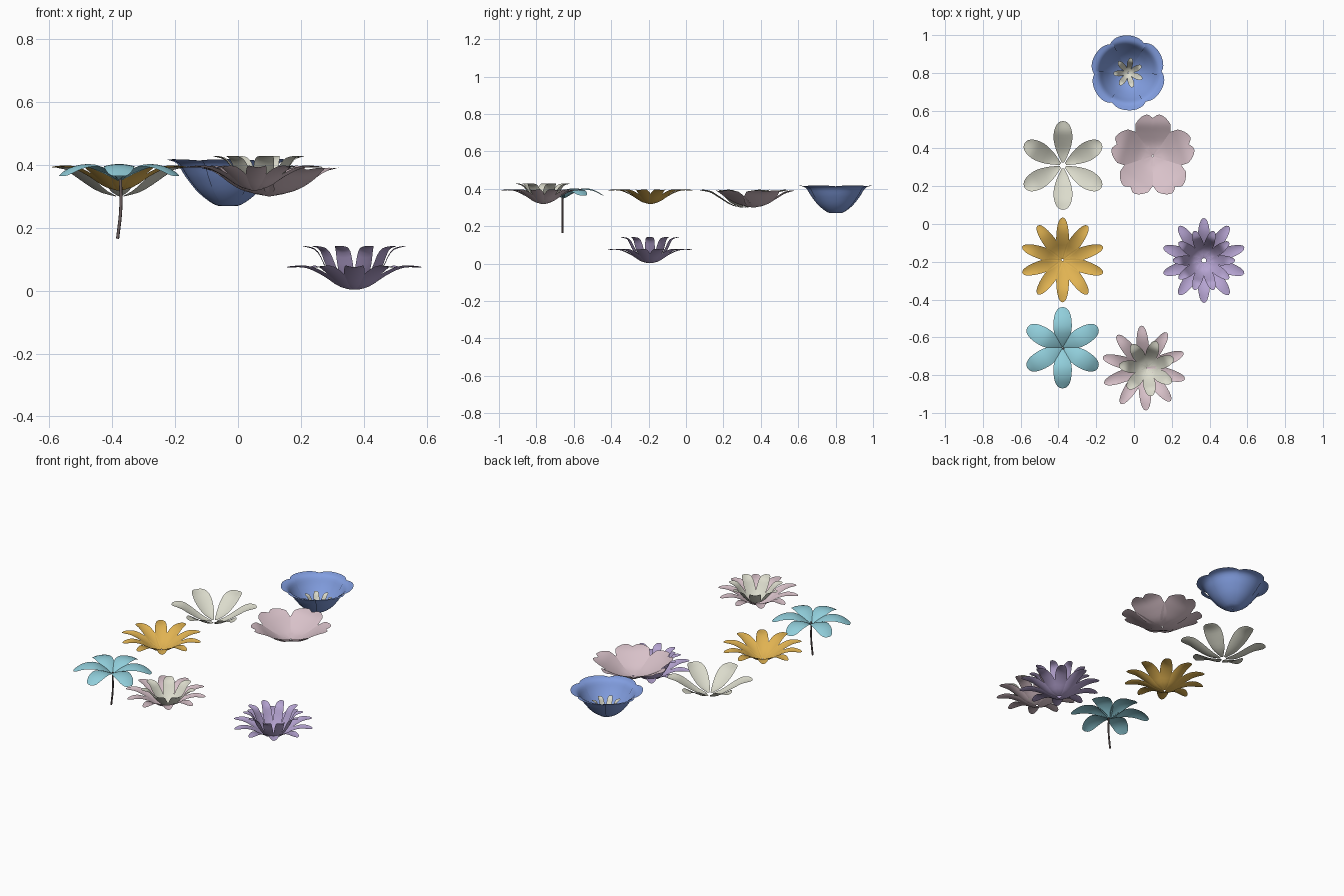
import bpy, bmesh, math
from mathutils import Matrix, Vector

cube = bpy.data.objects.get("Cube")
if cube:
    bpy.data.objects.remove(cube, do_unlink=True)


def material(name, srgb):
    mat = bpy.data.materials.new(name)
    mat.use_nodes = True
    color = [((c + 0.055) / 1.055) ** 2.4 for c in srgb] + [1]
    mat.diffuse_color = color
    mat.node_tree.nodes["Principled BSDF"].inputs["Base Color"].default_value = color
    return mat


WHITE = material("ivory", (0.86, 0.86, 0.80))
PINK = material("pale_pink", (0.85, 0.76, 0.79))
GOLD = material("golden_yellow", (0.88, 0.70, 0.32))
LILAC = material("lilac", (0.71, 0.64, 0.82))
BLUE = material("cornflower_blue", (0.51, 0.62, 0.88))
AQUA = material("aqua", (0.57, 0.81, 0.86))
STEM = material("stem_brown", (0.42, 0.37, 0.37))


def along(path, u):
    """Smooth point on a path of (radius, height) pairs."""
    pts = [Vector(p) for p in path]
    pts = [2 * pts[0] - pts[1]] + pts + [2 * pts[-1] - pts[-2]]
    f = min(max(u, 0), 1) * (len(path) - 1)
    i = min(int(f), len(path) - 2)
    f -= i
    a, b, c, d = pts[i:i + 4]
    return 0.5 * (2 * b + (c - a) * f + (2 * a - 5 * b + 4 * c - d) * f ** 2
                  + (3 * b - a - 3 * c + d) * f ** 3)


def petals(name, mat, center, path, count, width, start=90, base=0.15, peak=0.6,
           tip=5, cup=0.2, rounding=0, notch=0, fan=None, rows=14, cols=8):
    """Ring of thin petals that share one side profile."""
    bm = bmesh.new()
    for k in range(count):
        turn = Matrix.Rotation(math.radians(start + 360 * k / count), 3, "Z")
        grid = []
        for i in range(rows + 1):
            t = 1 - (1 - i / rows) ** 1.5
            grow = base + (1 - base) * math.sin(math.pi / 2 * min(1, t / peak))
            half = width * grow * (math.sqrt(max(0, 1 - t ** tip)) if tip else 1)
            row = []
            for j in range(cols + 1):
                s = 2 * j / cols - 1
                trim = rounding * abs(s) ** 3 + notch * max(0, 1 - abs(s) / 0.3)
                r, z = along(path, t * (1 - trim))
                if fan:
                    r *= 1 + 0.025 * s
                    a = math.radians(fan) * s
                    co = Vector((r * math.cos(a), r * math.sin(a), z))
                else:
                    co = Vector((r, s * half, z + cup * half * s * s))
                row.append(bm.verts.new(turn @ co))
            grid.append(row)
        for lo, hi in zip(grid, grid[1:]):
            for j in range(cols):
                bm.faces.new((lo[j], hi[j], hi[j + 1], lo[j + 1]))
    bmesh.ops.remove_doubles(bm, verts=bm.verts, dist=0.0002)
    for f in bm.faces:
        f.smooth = True
    mesh = bpy.data.meshes.new(name)
    bm.to_mesh(mesh)
    bm.free()
    mesh.materials.append(mat)
    obj = bpy.data.objects.new(name, mesh)
    obj.location = center
    bpy.context.collection.objects.link(obj)
    return obj


# Shared side profiles: radius, height above the flower's base
DAISY = [(0.006, 0), (0.05, 0.014), (0.10, 0.046), (0.16, 0.072), (0.225, 0.074)]
UPRIGHT = [(0.012, 0.004), (0.055, 0.02), (0.09, 0.07), (0.12, 0.125), (0.165, 0.142)]

# Golden daisy
petals("golden_daisy_petals", GOLD, (-0.378, -0.19, 0.318), DAISY, 10, 0.035)

# Lilac double flower: low outer ring and upright inner ring
LILAC_CENTER = (0.37, -0.193, 0.0)
petals("lilac_outer_petals", LILAC, LILAC_CENTER, [(0.012, 0.003)] + DAISY[1:], 10, 0.034,
       base=0.25)
petals("lilac_inner_petals", LILAC, LILAC_CENTER, UPRIGHT, 10, 0.027, start=72, base=0.3)

# Two-tone flower: pink outer ring, ivory inner ring
petals("two_tone_outer_petals", PINK, (0.052, -0.763, 0.318), DAISY, 10, 0.034, start=93)
petals("two_tone_inner_petals", WHITE, (0.07, -0.763, 0.322),
       [(0.004, 0), (0.045, 0.018), (0.08, 0.055), (0.11, 0.092), (0.15, 0.106)],
       7, 0.034, start=72, base=0.25)

# Ivory six-petal flower
petals("ivory_petals", WHITE, (-0.376, 0.31, 0.30),
       [(0.016, 0), (0.07, 0.014), (0.13, 0.05), (0.18, 0.08), (0.235, 0.092)],
       6, 0.052, base=0.12, peak=0.65, tip=6)

# Pink five-petal flower with notched tips
petals("pink_petals", PINK, (0.10, 0.36, 0.30),
       [(0.004, 0), (0.06, 0.012), (0.12, 0.045), (0.17, 0.075), (0.222, 0.09)],
       5, 0.093, base=0.08, peak=0.75, tip=0, cup=0.12, rounding=0.26, notch=0.1,
       rows=16, cols=16)

# Blue bowl flower with overlapping petals and an ivory heart
petals("blue_bowl_petals", BLUE, (-0.032, 0.80, 0.27),
       [(0.004, 0), (0.04, 0.003), (0.09, 0.04), (0.13, 0.09), (0.16, 0.135), (0.198, 0.148)],
       6, 0.1, fan=33, rounding=0.13, rows=18, cols=14)
petals("blue_bowl_heart", WHITE, (-0.03, 0.80, 0.275),
       [(0.004, 0), (0.025, 0.012), (0.045, 0.04), (0.06, 0.065), (0.08, 0.075)],
       7, 0.016, start=80, base=0.3)

# Aqua drooping flower
petals("aqua_petals", AQUA, (-0.378, -0.655, 0.35),
       [(0.003, 0), (0.045, 0.03), (0.10, 0.052), (0.16, 0.045), (0.216, 0.014)],
       6, 0.05, base=0.1, peak=0.6, tip=6, cup=-0.15)

# Aqua flower stem: slightly bent tube
curve = bpy.data.curves.new("aqua_stem", "CURVE")
curve.dimensions = "3D"
curve.bevel_depth = 0.005
curve.bevel_resolution = 2
curve.use_fill_caps = True
spline = curve.splines.new("BEZIER")
spline.bezier_points.add(2)
for point, (x, z) in zip(spline.bezier_points, [(-0.374, 0.362), (-0.373, 0.26), (-0.383, 0.165)]):
    point.co = (x, -0.66, z)
    point.handle_left_type = point.handle_right_type = "AUTO"
curve.materials.append(STEM)
bpy.context.collection.objects.link(bpy.data.objects.new("aqua_stem", curve))
